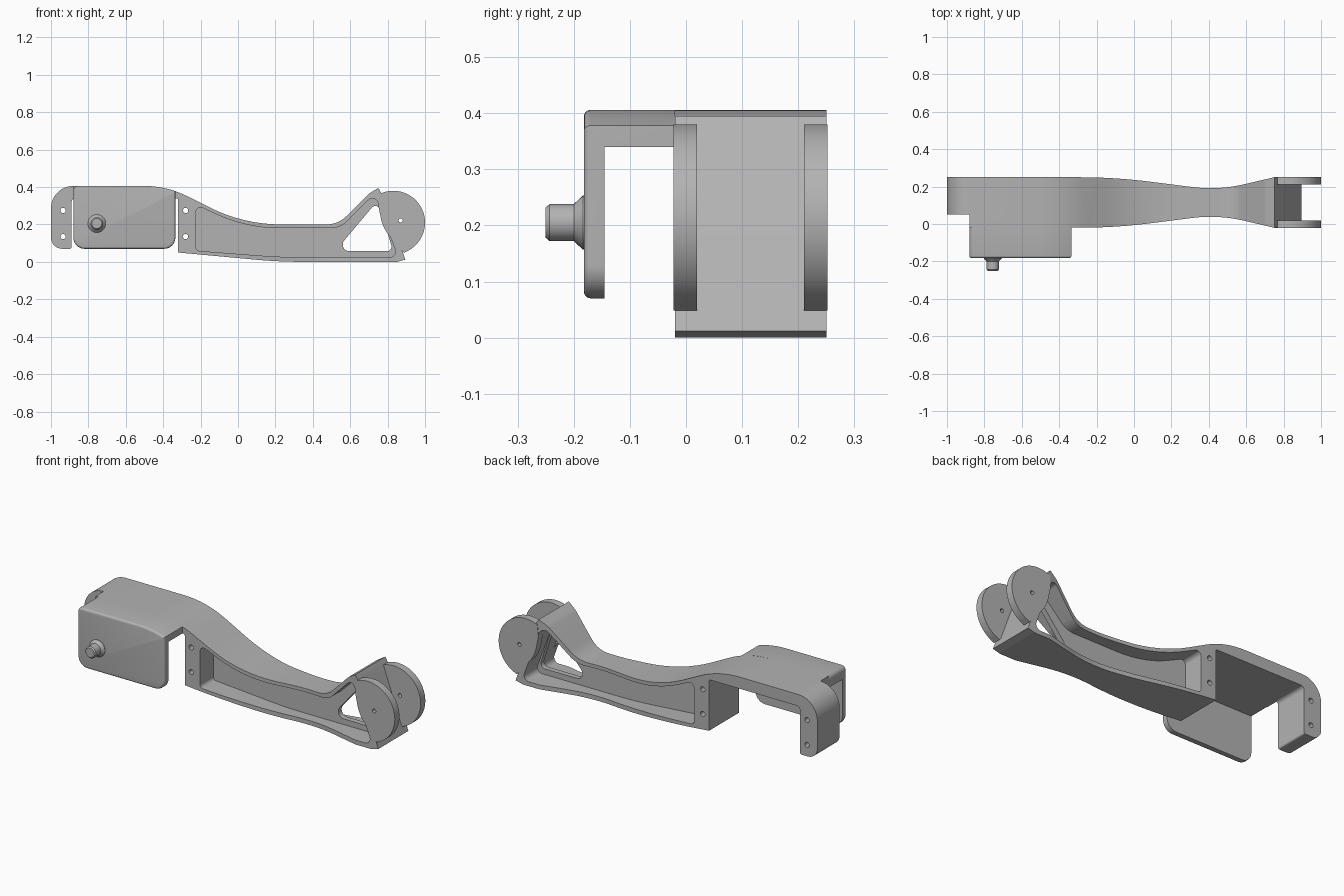
import bpy, bmesh, math
from mathutils import Vector

if "Cube" in bpy.data.objects:
    bpy.data.objects.remove(bpy.data.objects["Cube"])

grey = bpy.data.materials.new("plain grey")
grey.use_nodes = True
colour = (0.45, 0.45, 0.45, 1)
grey.diffuse_color = colour
grey.node_tree.nodes["Principled BSDF"].inputs["Base Color"].default_value = colour


def rounded(corners):
    """Closed outline from (x, y, radius) corners, each one filleted."""
    out = []
    for i, corner in enumerate(corners):
        p = Vector(corner[:2])
        r = corner[2] if len(corner) > 2 else 0
        if not r:
            out.append(p)
            continue
        u = (Vector(corners[i - 1][:2]) - p).normalized()
        v = (Vector(corners[(i + 1) % len(corners)][:2]) - p).normalized()
        angle = u.angle(v)
        centre = p + (u + v).normalized() * r / math.sin(angle / 2)
        s = p + u * r / math.tan(angle / 2) - centre
        e = p + v * r / math.tan(angle / 2) - centre
        turn = math.pi - angle
        n = max(8, int(turn * 10))
        for k in range(n + 1):
            f = k / n
            out.append(centre + (s * math.sin((1 - f) * turn) + e * math.sin(f * turn)) / math.sin(turn))
    return out


def circle(x, z, r, n=24, start=0, end=math.tau):
    return [(x + r * math.cos(start + (end - start) * k / n),
             z + r * math.sin(start + (end - start) * k / n)) for k in range(n)]


def prism(name, outline, lo, hi, flat=False, edge=0):
    """Extrude an outline along y, or along z when flat; edge rounds the front rim."""
    bm = bmesh.new()
    place = (lambda p, d: (p[0], p[1], d)) if flat else (lambda p, d: (p[0], d, p[1]))
    face = bm.faces.new([bm.verts.new(place(p, lo)) for p in outline])
    moved = bmesh.ops.extrude_face_region(bm, geom=[face], use_keep_orig=True)["geom"]
    shift = Vector((0, 0, hi - lo)) if flat else Vector((0, hi - lo, 0))
    bmesh.ops.translate(bm, vec=shift, verts=[g for g in moved if isinstance(g, bmesh.types.BMVert)])
    bmesh.ops.recalc_face_normals(bm, faces=bm.faces)
    if edge:
        rim = [e for e in bm.edges if all(abs(v.co.y - lo) < 1e-5 for v in e.verts)]
        bmesh.ops.bevel(bm, geom=rim, offset=edge, segments=4, profile=0.5, affect="EDGES")
    return finish(name, bm)


def finish(name, bm):
    mesh = bpy.data.meshes.new(name)
    bm.to_mesh(mesh)
    bm.free()
    mesh.materials.append(grey)
    obj = bpy.data.objects.new(name, mesh)
    bpy.context.collection.objects.link(obj)
    return obj


def activate(obj):
    bpy.ops.object.select_all(action="DESELECT")
    obj.select_set(True)
    bpy.context.view_layer.objects.active = obj


def carve(obj, cutter, operation="DIFFERENCE"):
    mod = obj.modifiers.new("carve", "BOOLEAN")
    mod.operation, mod.object, mod.solver = operation, cutter, "EXACT"
    activate(obj)
    bpy.ops.object.modifier_apply(modifier=mod.name)
    bpy.data.objects.remove(cutter)


def smooth(obj):
    activate(obj)
    bpy.ops.object.shade_smooth_by_angle(angle=math.radians(30))


# Arm: side profile with hooked end, block and curved beam
arm = prism("arm", rounded([
    (-1, .07, .06), (-.89, .07, .01), (-.89, .34, .02), (-.32, .34, .01),
    (-.32, .05), (.22, 0, 3), (.85, 0, .05), (.895, .012), (.885, .04),
    (.765, .37), (.75, .395), (.70, .365, .1), (.535, .2, .15),
    (.03, .2, .85), (-.38, .406, .55), (-1, .406, .12)]), -.1, .3)

# Waisted plan shape, mirrored front to back
waist = [(-.1, -.02, 3), (.45, .05, .78), (.75, -.02), (1.1, -.02)]
back = [(c[0], .23 - c[1], *c[2:]) for c in reversed(waist)]
plan = rounded([(-1.1, .05), (-.88, .05), (-.88, -.02)] + waist + back + [(-1.1, .25)])
carve(arm, prism("plan_cutter", plan, -.1, .6, flat=True), "INTERSECT")

# Side pockets leaving a thin web, then the triangular window
pocket = rounded([
    (-.225, .06, .02), (.23, .025, 3), (.855, .025, .03), (.735, .35, .03),
    (.70, .333, .03), (.545, .18, .12), (.045, .18, .8), (-.225, .305, .025)])
for lo, hi in ((-.3, .1), (.13, .5)):
    carve(arm, prism("pocket_cutter", pocket, lo, hi))
window = rounded([(.52, .057, .035), (.83, .057, .025), (.745, .325, .025)])
carve(arm, prism("window_cutter", window, -.3, .5))

# Screw holes
for x in (-.935, -.28):
    for z in (.135, .275):
        carve(arm, prism("screw_cutter", circle(x, z, .014), -.3, .5))
smooth(arm)

# Front cover plate with its bridge to the arm
cover = prism("front_cover", rounded([
    (-.88, .07, .06), (-.335, .07, .06), (-.335, .378),
    (-.42, .406, .53), (-.88, .406, .025)]), -.182, -.02, edge=.012)
carve(cover, prism("cover_cutter", [(-1, 0), (-.2, 0), (-.2, .34), (-1, .34)], -.145, .1))
smooth(cover)

# Pin on the cover, turned around its axis
bm = bmesh.new()
pin_profile = [(0, -.17), (.048, -.17), (.048, -.184), (.033, -.2), (.033, -.243), (.027, -.25), (0, -.25)]
ring = [bm.verts.new((r, y, 0)) for r, y in pin_profile]
edges = [bm.edges.new(pair) for pair in zip(ring, ring[1:])]
bmesh.ops.spin(bm, geom=ring + edges, cent=(0, 0, 0), axis=(0, 1, 0), angle=math.tau, steps=32)
bmesh.ops.remove_doubles(bm, verts=bm.verts, dist=1e-5)
bmesh.ops.recalc_face_normals(bm, faces=bm.faces)
pin = finish("pin", bm)
pin.location = (-.755, 0, .205)
smooth(pin)

# Pair of end discs, hollowed on the arm side
arc = circle(.83, .21, .17, 48, math.radians(115), math.radians(-72))
disc = rounded(arc + [(.888, .048), (.775, .18, .2), (.75, .3, .1)])
for name, lo in (("front_disc", -.022), ("back_disc", .21)):
    plate = prism(name, disc, lo, lo + .042)
    carve(plate, prism("axle_cutter", circle(.87, .222, .011), -.3, .5))
    smooth(plate)
